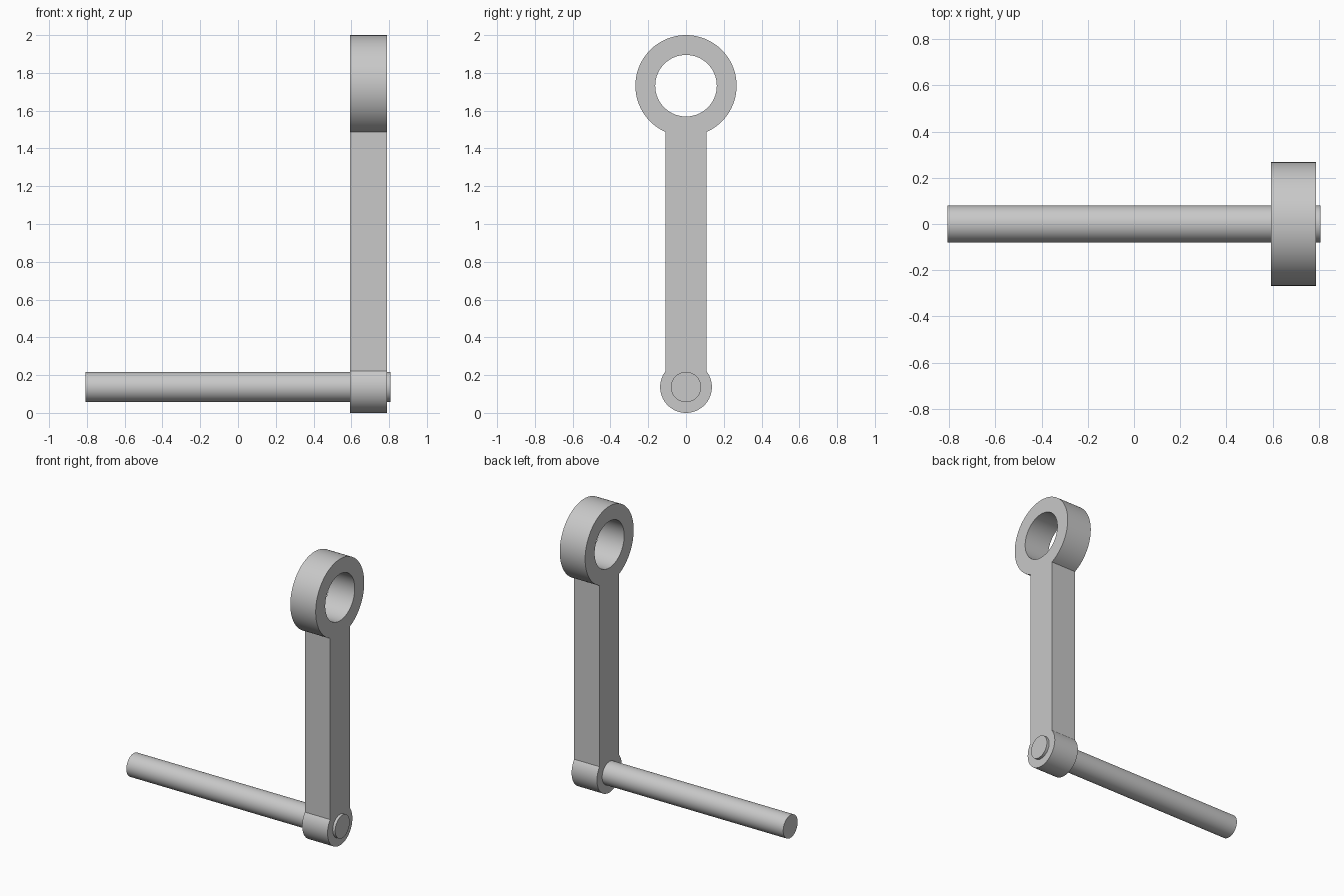
import bpy
import bmesh
import math
from mathutils import Vector, Matrix

cube = bpy.data.objects.get("Cube")
if cube:
    bpy.data.objects.remove(cube, do_unlink=True)

# Main dimensions
PIN_Z, PIN_R, PIN_HALF = 0.137, 0.08, 0.807
SMALL_R = 0.137
BIG_Z, BIG_R, HOLE_R = 1.732, 0.268, 0.163
ARM_HALF = 0.108
X0, X1 = 0.592, 0.788

steel = bpy.data.materials.new("light grey metal")
steel.use_nodes = True
steel.diffuse_color = (0.58, 0.58, 0.58, 1)
steel.node_tree.nodes["Principled BSDF"].inputs["Base Color"].default_value = steel.diffuse_color


def finish(name, bm):
    bmesh.ops.recalc_face_normals(bm, faces=bm.faces)
    mesh = bpy.data.meshes.new(name)
    bm.to_mesh(mesh)
    bm.free()
    obj = bpy.data.objects.new(name, mesh)
    bpy.context.collection.objects.link(obj)
    mesh.materials.append(steel)
    bpy.ops.object.select_all(action="DESELECT")
    obj.select_set(True)
    bpy.context.view_layer.objects.active = obj
    bpy.ops.object.shade_smooth_by_angle(angle=math.radians(25))
    return obj


def arc(z, r, start, end, steps):
    """Points of an arc in the YZ plane, both ends included."""
    angles = [start + (end - start) * i / steps for i in range(steps + 1)]
    return [Vector((X0, r * math.cos(a), z + r * math.sin(a))) for a in angles]


def loop(bm, points):
    verts = [bm.verts.new(p) for p in points]
    return [bm.edges.new((v, verts[i - 1])) for i, v in enumerate(verts)]


# Crank arm: outline of two round eyes joined by a straight bar, with a bore
big = math.acos(ARM_HALF / BIG_R)
small = math.acos(ARM_HALF / SMALL_R)
outline = arc(BIG_Z, BIG_R, -big, math.pi + big, 72)
outline += arc(PIN_Z, SMALL_R, math.pi - small, math.tau + small, 56)
bore = arc(BIG_Z, HOLE_R, 0, math.tau, 72)[:-1]

bm = bmesh.new()
edges = loop(bm, outline) + loop(bm, bore)
bmesh.ops.triangle_fill(bm, edges=edges, use_beauty=True)
result = bmesh.ops.extrude_face_region(bm, geom=bm.faces[:], use_keep_orig=True)
moved = [g for g in result["geom"] if isinstance(g, bmesh.types.BMVert)]
bmesh.ops.translate(bm, verts=moved, vec=(X1 - X0, 0, 0))
finish("crank_arm", bm)

# Handle pin: a long rod through the small eye
bm = bmesh.new()
bmesh.ops.create_cone(
    bm, cap_ends=True, segments=64, radius1=PIN_R, radius2=PIN_R, depth=2 * PIN_HALF,
    matrix=Matrix.Translation((0, 0, PIN_Z)) @ Matrix.Rotation(math.pi / 2, 4, "Y"))
finish("handle_pin", bm)
